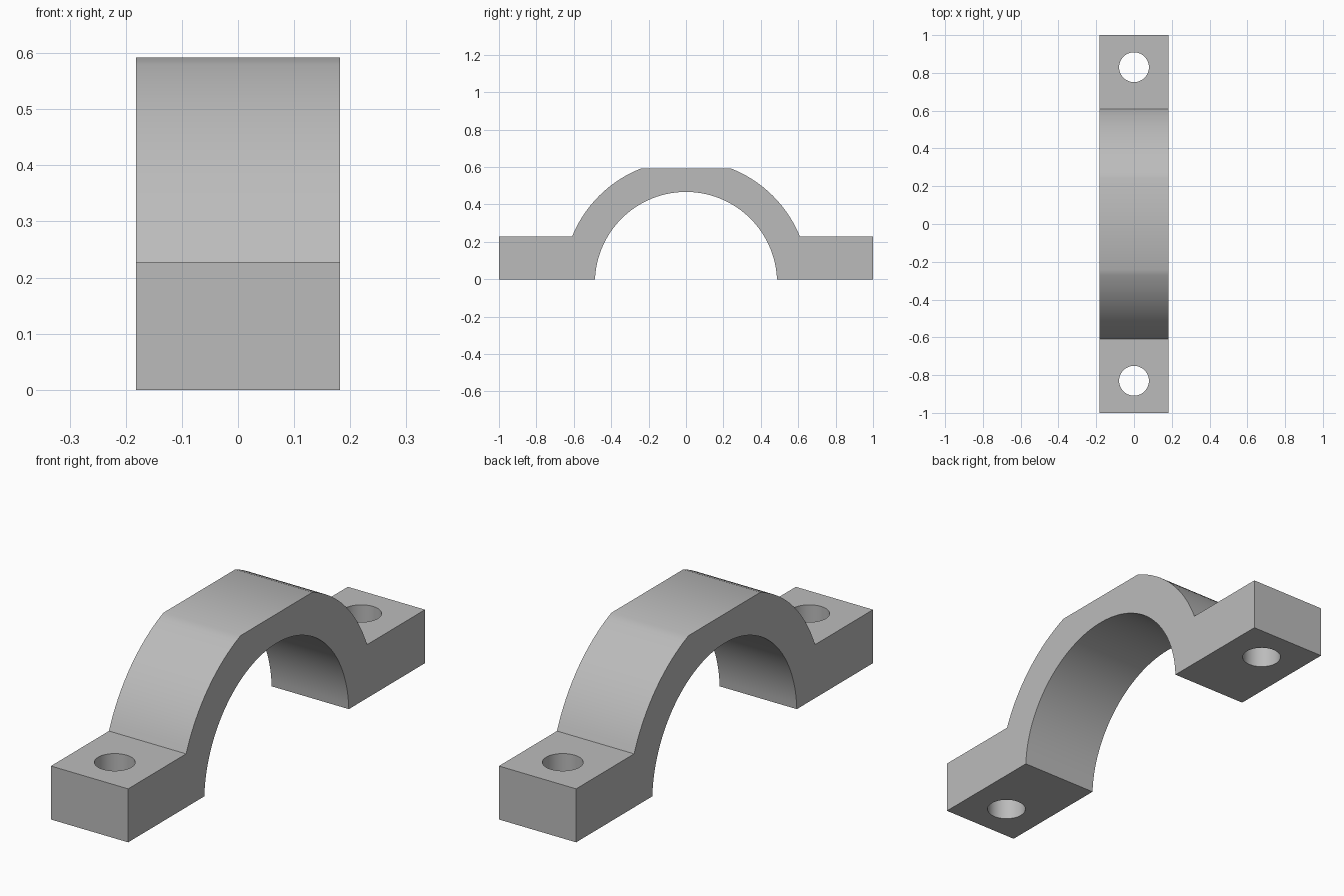
import bpy, bmesh, math

if "Cube" in bpy.data.objects:
    bpy.data.objects.remove(bpy.data.objects["Cube"])

HALF_W = 0.182          # half width along x
TOP, FLANGE = 0.592, 0.228
CZ = -0.02              # arc centre height
R_IN, R_OUT = 0.487, 0.658
HOLE_Y, HOLE_R = 0.83, 0.079


def arc(r, a0, a1, n):
    """Points (y, z) on a circle about the arc centre."""
    return [(r * math.cos(a0 + (a1 - a0) * i / n),
             CZ + r * math.sin(a0 + (a1 - a0) * i / n)) for i in range(n + 1)]


metal = bpy.data.materials.new("grey metal")
metal.diffuse_color = (0.5, 0.5, 0.5, 1)
metal.use_nodes = True
metal.node_tree.nodes["Principled BSDF"].inputs["Base Color"].default_value = metal.diffuse_color

# Side profile: flange ends, outer arcs cut by a flat top, inner bore
a_low = math.asin((FLANGE - CZ) / R_OUT)
a_top = math.asin((TOP - CZ) / R_OUT)
a_in = math.asin(-CZ / R_IN)
profile = [(1, 0), (1, FLANGE)]
profile += arc(R_OUT, a_low, a_top, 16)
profile += arc(R_OUT, math.pi - a_top, math.pi - a_low, 16)
profile += [(-1, FLANGE), (-1, 0)]
profile += arc(R_IN, math.pi - a_in, a_in, 56)

# Clamp strap: profile extruded across the width
bm = bmesh.new()
face = bm.faces.new([bm.verts.new((-HALF_W, y, z)) for y, z in profile])
ext = bmesh.ops.extrude_face_region(bm, geom=[face])
bmesh.ops.translate(bm, vec=(2 * HALF_W, 0, 0),
                    verts=[v for v in ext["geom"] if isinstance(v, bmesh.types.BMVert)])
bmesh.ops.recalc_face_normals(bm, faces=bm.faces)
mesh = bpy.data.meshes.new("clamp_strap")
bm.to_mesh(mesh)
bm.free()
mesh.materials.append(metal)
strap = bpy.data.objects.new("clamp_strap", mesh)
bpy.context.collection.objects.link(strap)

# Bolt holes through both flanges
cutters = []
for side, y in (("front", -HOLE_Y), ("back", HOLE_Y)):
    bpy.ops.mesh.primitive_cylinder_add(vertices=48, radius=HOLE_R, depth=0.6,
                                        location=(0, y, FLANGE / 2))
    cutter = bpy.context.object
    cutter.name = side + "_hole_cutter"
    cutter.hide_render = True
    cutter.data.materials.append(metal)
    cutters.append(cutter)
    mod = strap.modifiers.new(side + "_hole", 'BOOLEAN')
    mod.operation, mod.solver, mod.object = 'DIFFERENCE', 'EXACT', cutter

# Apply the cuts, then smooth the curved faces
bpy.ops.object.select_all(action='DESELECT')
strap.select_set(True)
bpy.context.view_layer.objects.active = strap
for mod in list(strap.modifiers):
    bpy.ops.object.modifier_apply(modifier=mod.name)
for cutter in cutters:
    bpy.data.objects.remove(cutter)
bpy.ops.object.shade_smooth_by_angle(angle=math.radians(30))
